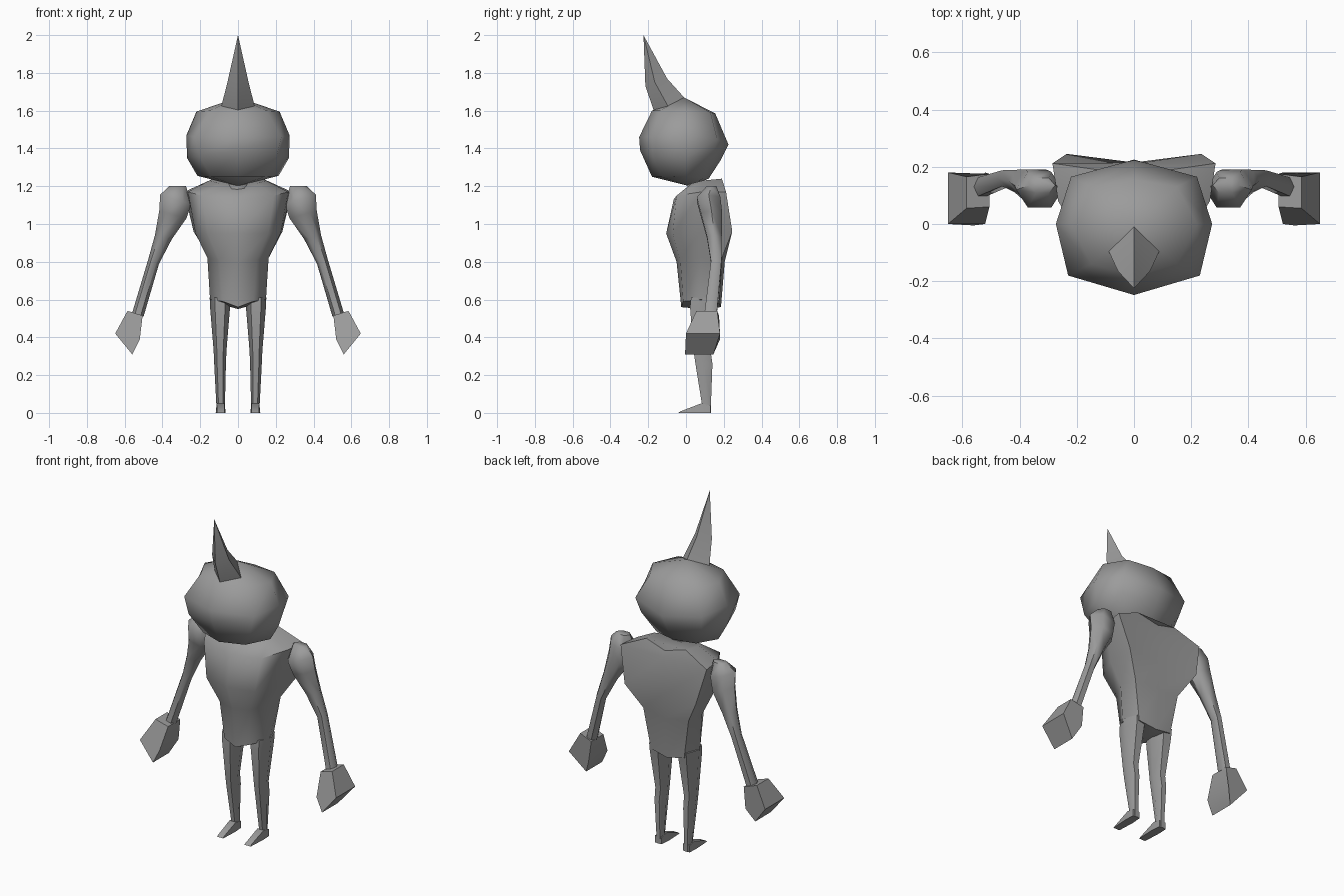
import bpy, bmesh, math

skin = bpy.data.materials.new("grey")
skin.diffuse_color = (0.33, 0.33, 0.33, 1)


def loft(name, rings, angle=60):
    """Skin closed rings of equal length; a one-point ring becomes a tip."""
    bm = bmesh.new()
    loops = [[bm.verts.new(p) for p in r] for r in rings]
    for a, b in zip(loops, loops[1:]):
        n = max(len(a), len(b))
        for i in range(n):
            j = (i + 1) % n
            if len(b) == 1:
                bm.faces.new((a[i], a[j], b[0]))
            elif len(a) == 1:
                bm.faces.new((a[0], b[j], b[i]))
            else:
                bm.faces.new((a[i], a[j], b[j], b[i]))
    for end in (loops[0], loops[-1]):
        if len(end) > 2:
            bm.faces.new(end)
    bmesh.ops.recalc_face_normals(bm, faces=bm.faces)
    me = bpy.data.meshes.new(name)
    bm.to_mesh(me)
    bm.free()
    me.materials.append(skin)
    ob = bpy.data.objects.new(name, me)
    bpy.context.collection.objects.link(ob)
    bpy.ops.object.select_all(action='DESELECT')
    bpy.context.view_layer.objects.active = ob
    ob.select_set(True)
    bpy.ops.object.shade_smooth_by_angle(angle=math.radians(angle))
    return ob


def sym(half):
    """Half ring, front centre to back centre, completed across x."""
    return half + [(-x, y, z) for x, y, z in half[-2:0:-1]]


def pair(name, rings):
    for side, s in (("right", 1), ("left", -1)):
        loft(f"{side}_{name}", [[(s * x, y, z) for x, y, z in r] for r in rings])


def hoop(cx, cy, z, rx, ry, n=6, tilt=0.0, start=0.0):
    """Ring round a limb; tilt raises the outer side."""
    pts = []
    for i in range(n):
        a = start + 2 * math.pi * i / n
        pts.append((cx + rx * math.cos(a), cy + ry * math.sin(a), z + tilt * math.cos(a)))
    return pts


# Head: eight-sided, slightly tipped back
loft("head", [
    [(0, 0.02, 1.20)],
    sym([(0, -0.18, 1.25), (0.14, -0.13, 1.25), (0.215, 0.0, 1.255), (0.13, 0.09, 1.24), (0, 0.12, 1.24)]),
    sym([(0, -0.243, 1.39), (0.205, -0.175, 1.36), (0.27, 0.0, 1.35), (0.20, 0.14, 1.36), (0, 0.185, 1.34)]),
    sym([(0, -0.248, 1.46), (0.23, -0.18, 1.46), (0.273, 0.0, 1.47), (0.22, 0.165, 1.45), (0, 0.225, 1.42)]),
    sym([(0, -0.18, 1.60), (0.15, -0.14, 1.60), (0.22, 0.0, 1.595), (0.15, 0.13, 1.59), (0, 0.155, 1.585)]),
    [(0, -0.01, 1.67)],
])

# Horn: four-sided, leaning forward
loft("horn", [
    sym([(0, -0.17, 1.60), (0.093, -0.085, 1.605), (0, -0.01, 1.67)]),
    sym([(0, -0.215, 1.73), (0.056, -0.165, 1.75), (0, -0.10, 1.77)]),
    [(0, -0.225, 2.0)],
])

# Neck stub
loft("neck", [hoop(0, 0.06, 1.15, 0.07, 0.06), hoop(0, 0.05, 1.23, 0.06, 0.05)])

# Torso: broad chest narrowing to the hips
loft("torso", [
    [(0, 0.08, 0.55)],
    sym([(0, -0.025, 0.56), (0.08, -0.015, 0.59), (0.148, 0.08, 0.60), (0.11, 0.175, 0.58), (0, 0.185, 0.56)]),
    sym([(0, -0.05, 0.80), (0.10, -0.03, 0.81), (0.162, 0.08, 0.82), (0.15, 0.19, 0.82), (0, 0.205, 0.80)]),
    sym([(0, -0.105, 0.95), (0.16, -0.07, 0.95), (0.225, 0.07, 0.95), (0.235, 0.245, 0.96), (0, 0.215, 0.95)]),
    sym([(0, -0.065, 1.13), (0.19, -0.05, 1.15), (0.265, 0.08, 1.17), (0.285, 0.212, 1.17), (0, 0.21, 1.17)]),
    sym([(0, 0.03, 1.20), (0.10, 0.03, 1.215), (0.15, 0.09, 1.23), (0.13, 0.19, 1.24), (0, 0.20, 1.205)]),
])

# Arms: shoulder cap, upper arm, elbow, wrist
pair("arm", [
    hoop(0.32, 0.135, 1.20, 0.045, 0.03),
    hoop(0.33, 0.12, 1.13, 0.082, 0.072, tilt=0.025),
    hoop(0.345, 0.135, 1.05, 0.072, 0.065, tilt=0.02),
    hoop(0.395, 0.15, 0.93, 0.045, 0.045, tilt=0.01),
    hoop(0.447, 0.16, 0.80, 0.029, 0.032, tilt=0.01),
    hoop(0.53, 0.13, 0.52, 0.03, 0.038, tilt=0.01),
])

# Hands: mitten outline given depth, narrower at the wrist
outline = [(0.585, 0.54, 0.055, 0.165), (0.505, 0.515, 0.06, 0.175), (0.52, 0.39, 0.0, 0.18),
           (0.56, 0.31, -0.005, 0.145), (0.65, 0.42, 0.0, 0.18)]
pair("hand", [[(x, f, z) for x, z, f, b in outline], [(x, b, z) for x, z, f, b in outline]])

# Legs: thigh, knee, calf, ankle
pair("leg", [
    hoop(0.095, 0.10, 0.61, 0.055, 0.085),
    hoop(0.095, 0.095, 0.56, 0.053, 0.085),
    hoop(0.095, 0.085, 0.33, 0.034, 0.052),
    hoop(0.095, 0.095, 0.26, 0.031, 0.052),
    hoop(0.092, 0.108, 0.05, 0.023, 0.028),
    hoop(0.092, 0.110, 0.0, 0.022, 0.026),
])

# Feet: thin wedges running forward to a point
pair("foot", [
    [(0.07, 0.13, 0), (0.115, 0.13, 0), (0.115, 0.13, 0.04), (0.07, 0.13, 0.04)],
    [(0.065, 0.07, 0), (0.118, 0.07, 0), (0.113, 0.08, 0.05), (0.071, 0.08, 0.05)],
    [(0.07, -0.04, 0), (0.112, -0.04, 0), (0.11, -0.03, 0.008), (0.072, -0.03, 0.008)],
])
